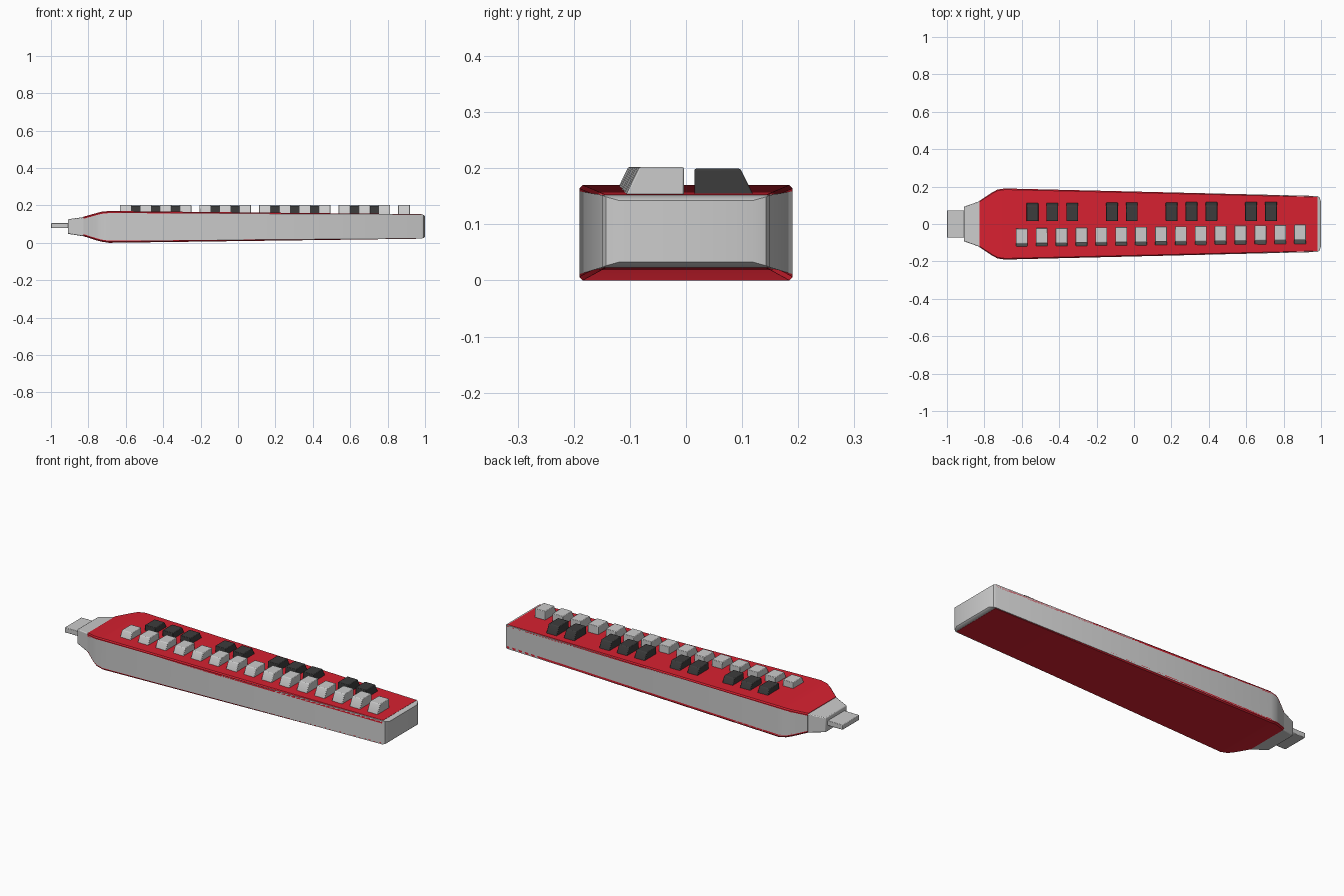
import bpy, bmesh

if "Cube" in bpy.data.objects:
    bpy.data.objects.remove(bpy.data.objects["Cube"])

def material(name, rgb):
    m = bpy.data.materials.new(name)
    m.diffuse_color = (*rgb, 1)
    m.use_nodes = True
    m.node_tree.nodes["Principled BSDF"].inputs["Base Color"].default_value = m.diffuse_color
    return m

RED = material("red", (0.68, 0.015, 0.03))
BLACK = material("black", (0.045, 0.045, 0.045))

def loft(name, rings, mat=None, bevel=0, angle=0.6):
    """Skin closed rings of equal size and cap both ends."""
    bm = bmesh.new()
    vs = [[bm.verts.new(p) for p in r] for r in rings]
    n = len(vs[0])
    for a, b in zip(vs, vs[1:]):
        for i in range(n):
            j = (i + 1) % n
            bm.faces.new((a[i], a[j], b[j], b[i]))
    bm.faces.new(vs[0])
    bm.faces.new(vs[-1])
    bmesh.ops.recalc_face_normals(bm, faces=bm.faces)
    me = bpy.data.meshes.new(name)
    bm.to_mesh(me)
    bm.free()
    ob = bpy.data.objects.new(name, me)
    bpy.context.collection.objects.link(ob)
    if mat:
        me.materials.append(mat)
    if bevel:
        mod = ob.modifiers.new("bevel", 'BEVEL')
        mod.width, mod.segments = bevel, 2
    bpy.ops.object.select_all(action='DESELECT')
    ob.select_set(True)
    bpy.context.view_layer.objects.active = ob
    bpy.ops.object.shade_smooth_by_angle(angle=angle)
    return ob

def rect(x, w, z0, z1):
    return [(x, -w, z0), (x, w, z0), (x, w, z1), (x, -w, z1)]

# Body stations: x, half width, bottom, top
stations = [(-0.825, 0.125, 0.035, 0.14), (-0.76, 0.168, 0.014, 0.158),
            (-0.73, 0.184, 0.006, 0.166), (-0.69, 0.19, 0.0, 0.17),
            (0.98, 0.15, 0.022, 0.153)]
T = 0.016   # cover thickness

# Grey side shell with rounded end cap
shell = [rect(x, w, z0 + T * 0.7, z1 - T * 0.7) for x, w, z0, z1 in stations[:-1]]
shell += [rect(0.98, 0.15, 0.023, 0.152), rect(0.992, 0.143, 0.026, 0.149),
          rect(1.0, 0.118, 0.033, 0.142)]
loft("body_shell", shell)

# Red covers with chamfered rims
def cover(name, edge):
    rings = []
    for x, w, z0, z1 in stations:
        z, s = (z1, -1) if edge == "top" else (z0, 1)
        prof = [(w, z + s * T), (w, z + s * 0.006), (w - 0.006, z)]
        prof += [(-y, h) for y, h in reversed(prof)]
        rings.append([(x, y, h) for y, h in prof])
    loft(name, rings, RED)

cover("top_cover", "top")
cover("bottom_cover", "bottom")

# Neck and mouthpiece
loft("neck", [rect(-0.91, 0.092, 0.048, 0.126), rect(-0.82, 0.124, 0.034, 0.138)], bevel=0.004)
loft("mouthpiece", [rect(-1.0, 0.073, 0.078, 0.105), rect(-0.90, 0.073, 0.078, 0.105)], bevel=0.003)

# Keys: a side profile with one sloped end, extruded across x
def key(name, x, back, front, slope, top, mat=None):
    prof = [(back, 0.14), (back, top), (slope, top), (front, 0.153), (front, 0.14)]
    loft(name, [[(x + s * 0.0315, y, z) for y, z in prof] for s in (-1, 1)],
         mat, bevel=0.003)

STEP = 0.1063
for i in range(15):
    d = -0.02 * (1 - i / 14)      # the row follows the tapering edge
    key(f"white_key_{i + 1}", -0.6 + i * STEP, -0.004 + d, -0.107 + d,
        -0.083 + d, 0.202)
for n, i in enumerate((0, 1, 2, 4, 5, 7, 8, 9, 11, 12)):
    key(f"black_key_{n + 1}", -0.543 + i * STEP, 0.015, 0.12, 0.097, 0.199, BLACK)
